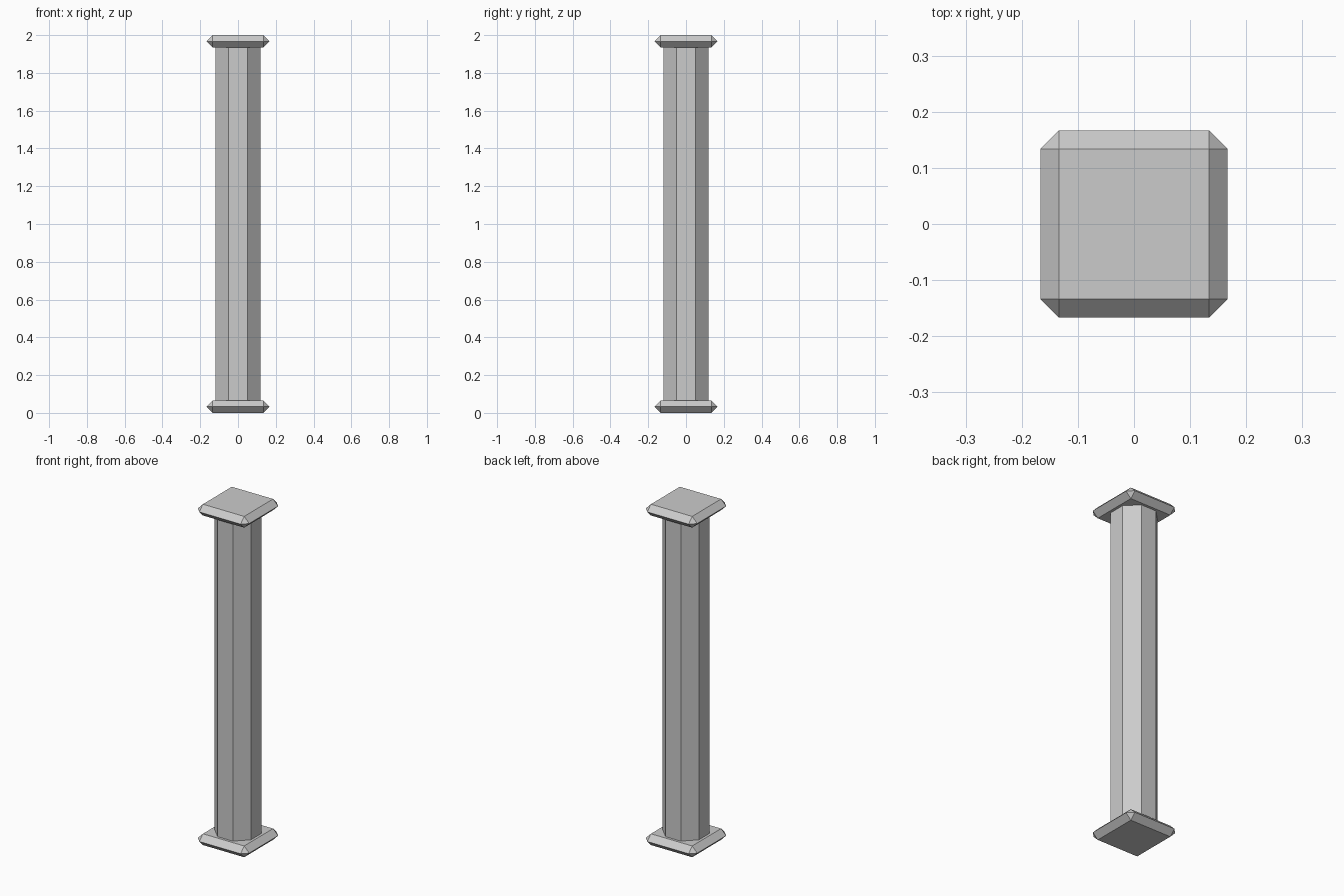
import bpy, bmesh, math
from itertools import product

if "Cube" in bpy.data.objects:
    bpy.data.objects.remove(bpy.data.objects["Cube"])

PLATE_OUT, PLATE_IN, PLATE_H = 0.167, 0.134, 0.066
SHAFT_APOTHEM = 0.119


def add_object(name, bm):
    bmesh.ops.recalc_face_normals(bm, faces=bm.faces)
    mesh = bpy.data.meshes.new(name)
    bm.to_mesh(mesh)
    bm.free()
    obj = bpy.data.objects.new(name, mesh)
    bpy.context.collection.objects.link(obj)
    return obj


def chamfered_plate(name, z):
    """Square slab whose chamfers meet in a sharp rim at mid height."""
    bm = bmesh.new()
    o, i, h = PLATE_OUT, PLATE_IN, PLATE_H / 2
    for sx, sy in product((-1, 1), repeat=2):
        for x, y, dz in ((i, i, h), (i, i, -h), (i, o, 0), (o, i, 0)):
            bm.verts.new((sx * x, sy * y, z + dz))
    bmesh.ops.convex_hull(bm, input=bm.verts)
    bmesh.ops.dissolve_limit(bm, angle_limit=math.radians(1),
                             verts=bm.verts, edges=bm.edges)
    return add_object(name, bm)


# Base and capital plates
chamfered_plate("base_plate", PLATE_H / 2)
chamfered_plate("top_plate", 2 - PLATE_H / 2)

# Octagonal shaft, flat side to the front
radius = SHAFT_APOTHEM / math.cos(math.pi / 8)
bpy.ops.mesh.primitive_cylinder_add(vertices=8, radius=radius,
                                    depth=2 - 2 * PLATE_H, location=(0, 0, 1),
                                    rotation=(0, 0, math.pi / 8))
bpy.context.object.name = "shaft"
